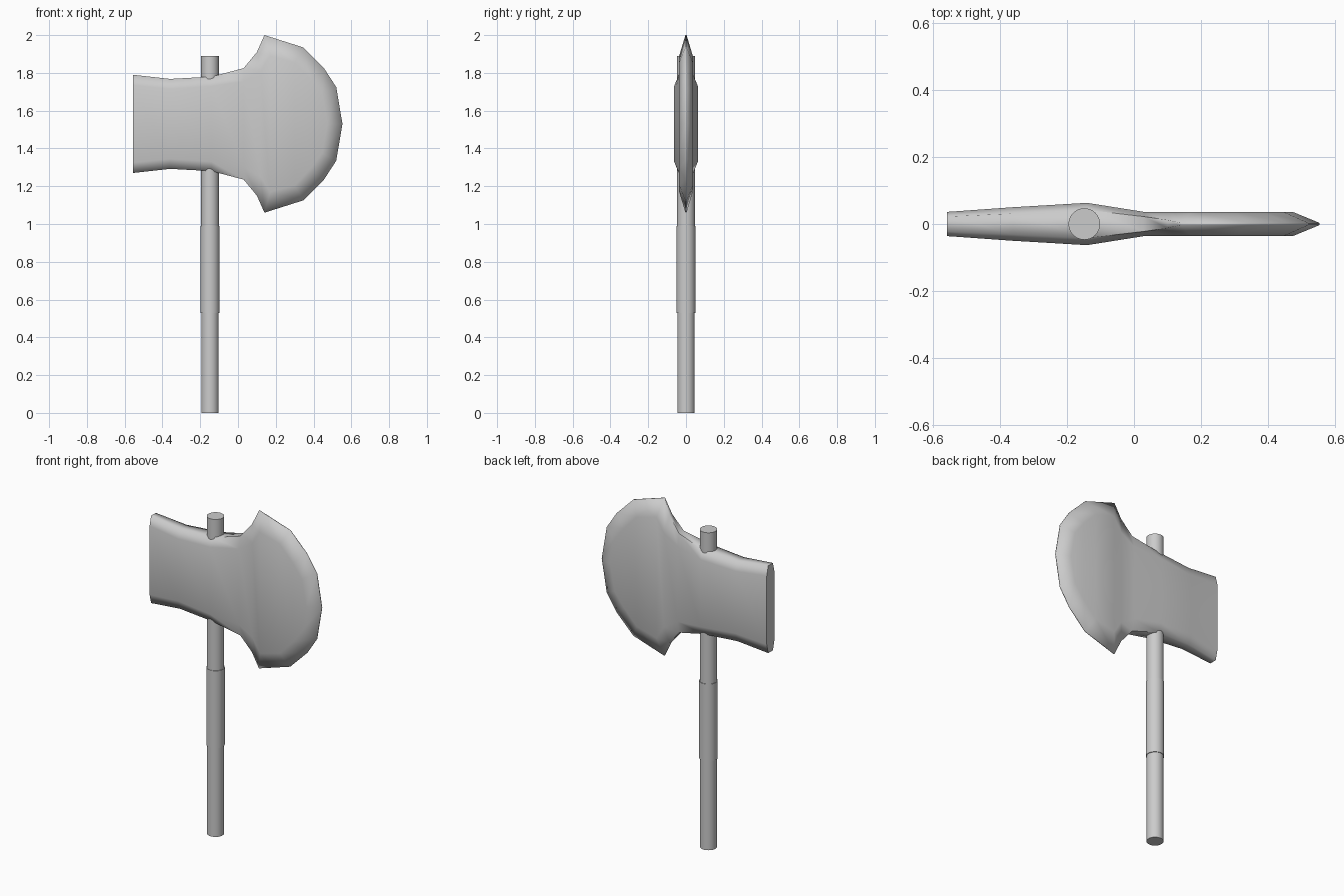
import bpy, bmesh, math

if "Cube" in bpy.data.objects:
    bpy.data.objects.remove(bpy.data.objects["Cube"])

def smooth(obj, angle):
    bpy.ops.object.select_all(action='DESELECT')
    obj.select_set(True)
    bpy.context.view_layer.objects.active = obj
    bpy.ops.object.shade_smooth_by_angle(angle=math.radians(angle))

def rod(name, radius, z0, z1):
    bpy.ops.mesh.primitive_cylinder_add(vertices=32, radius=radius, depth=z1 - z0,
                                        location=(-0.148, 0, (z0 + z1) / 2))
    obj = bpy.context.object
    obj.name = name
    smooth(obj, 40)

# Handle: pommel grip, thicker wrapped grip, upper shaft through the head
rod("lower_grip", 0.046, 0, 0.535)
rod("middle_grip", 0.05, 0.53, 0.99)
rod("upper_shaft", 0.047, 0.985, 1.89)

# Head stations: rim x, rim half height, rim half thickness,
# cheek x, cheek half height, cheek half thickness
MID = 1.53
stations = [
    (-0.557, 0.26, 0.022, -0.557, 0.205, 0.036),
    (-0.36, 0.238, 0.031, -0.36, 0.185, 0.05),
    (-0.14, 0.25, 0.042, -0.14, 0.20, 0.063),
    (0.03, 0.295, 0.022, 0.03, 0.225, 0.036),
    (0.10, 0.38, 0.012, 0.12, 0.28, 0.036),
    (0.14, 0.47, 0.003, 0.17, 0.36, 0.036),
    (0.345, 0.405, 0.003, 0.30, 0.325, 0.036),
    (0.455, 0.295, 0.003, 0.385, 0.235, 0.036),
    (0.52, 0.195, 0.003, 0.445, 0.155, 0.036),
    (0.553, 0.0, 0.003, 0.473, 0.0, 0.036),
]

bm = bmesh.new()
# Each station is a closed eight-point section
sections = []
for xo, ho, yo, xi, hi, yi in stations:
    ring = [(xo, -yo, ho), (xi, -yi, hi), (xi, -yi, -hi), (xo, -yo, -ho),
            (xo, yo, -ho), (xi, yi, -hi), (xi, yi, hi), (xo, yo, ho)]
    sections.append([bm.verts.new((x, y, MID + z)) for x, y, z in ring])
for a, b in zip(sections, sections[1:]):
    for i in range(8):
        j = (i + 1) % 8
        bm.faces.new((a[i], a[j], b[j], b[i]))
bm.faces.new(sections[0])
bmesh.ops.remove_doubles(bm, verts=bm.verts, dist=0.0005)
bmesh.ops.recalc_face_normals(bm, faces=bm.faces)
mesh = bpy.data.meshes.new("axe_head")
bm.to_mesh(mesh)
bm.free()
head = bpy.data.objects.new("axe_head", mesh)
bpy.context.collection.objects.link(head)
smooth(head, 75)
